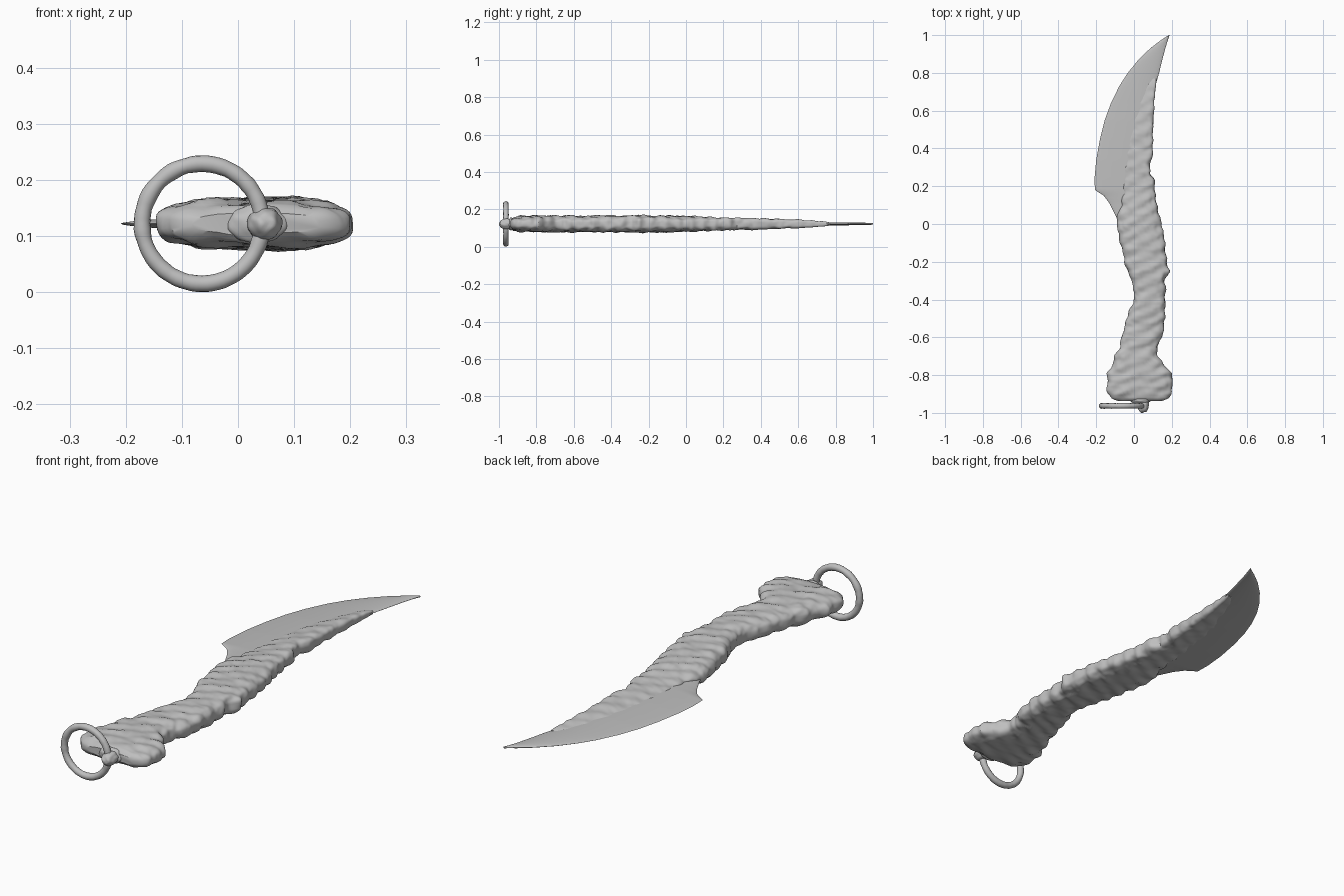
import bpy, bmesh, math
from mathutils import Vector, noise

cube = bpy.data.objects.get("Cube")
if cube:
    bpy.data.objects.remove(cube)

ZC = 0.122  # height of the knife's middle plane

mat = bpy.data.materials.new("worn grey")
mat.use_nodes = True
GREY = (0.52, 0.52, 0.52, 1)
mat.diffuse_color = GREY
mat.node_tree.nodes["Principled BSDF"].inputs["Base Color"].default_value = GREY


def finish(name, bm):
    bmesh.ops.recalc_face_normals(bm, faces=bm.faces)
    me = bpy.data.meshes.new(name)
    bm.to_mesh(me)
    bm.free()
    me.materials.append(mat)
    ob = bpy.data.objects.new(name, me)
    bpy.context.collection.objects.link(ob)
    bpy.ops.object.select_all(action='DESELECT')
    ob.select_set(True)
    bpy.context.view_layer.objects.active = ob
    bpy.ops.object.shade_smooth_by_angle(angle=math.radians(40))
    return ob


def sample(rows, y):
    """Interpolate the section table at y."""
    for a, b in zip(rows, rows[1:]):
        if y <= b[0]:
            t = (y - a[0]) / (b[0] - a[0])
            return [p + (q - p) * t for p, q in zip(a, b)]
    return rows[-1]


def loft(name, rows, rings, sides, power, rough):
    """Rounded sections along y; rows hold y, left x, right x, half height, left-edge thinning."""
    bm = bmesh.new()
    y0, y1 = rows[0][0], rows[-1][0]
    ys = sorted({round(y0 + (y1 - y0) * i / rings, 4) for i in range(rings + 1)})
    loops = []
    for y in ys:
        _, xl, xr, h, thin = sample(rows, y)
        loop = []
        for k in range(sides):
            a = 2 * math.pi * k / sides
            c, s = math.cos(a), math.sin(a)
            u = math.copysign(abs(c) ** (2 / power), c)
            w = math.copysign(abs(s) ** (2 / power), s)
            w *= thin + (1 - thin) * (u + 1) / 2
            co = Vector(((xl + xr) / 2 + u * (xr - xl) / 2, y, ZC + w * h))
            if rough:
                # slanted wrapping ridges plus uneven wear
                ridge = math.sin((y - 0.55 * co.x) * 85 + 2 * noise.noise(co * 6))
                bump = noise.noise(co * 22) + 0.5 * noise.noise(co * 45)
                fade = min(1, h / 0.04)
                d = rough * fade * (0.45 * ridge + bump)
                co += Vector((u * d, 0, w * d))
            loop.append(bm.verts.new(co))
        loops.append(loop)
    for a, b in zip(loops, loops[1:]):
        for k in range(sides):
            j = (k + 1) % sides
            bm.faces.new((a[k], a[j], b[j], b[k]))
    bm.faces.new(loops[0])
    bm.faces.new(loops[-1])
    return finish(name, bm)


# Wrapped handle with flared pommel
handle = [
    (-0.938, -0.085, 0.145, 0.018, 1), (-0.925, -0.115, 0.175, 0.032, 1),
    (-0.90, -0.138, 0.195, 0.039, 1), (-0.86, -0.145, 0.204, 0.042, 1),
    (-0.79, -0.140, 0.204, 0.043, 1), (-0.76, -0.118, 0.17, 0.043, 1),
    (-0.70, -0.103, 0.128, 0.043, 1), (-0.65, -0.075, 0.120, 0.043, 1),
    (-0.60, -0.066, 0.150, 0.041, 1), (-0.50, -0.037, 0.165, 0.042, 1),
    (-0.46, -0.030, 0.165, 0.042, 1), (-0.42, 0.0, 0.165, 0.043, 1),
    (-0.36, 0.0, 0.165, 0.043, 1), (-0.29, -0.018, 0.165, 0.044, 1),
    (-0.25, -0.035, 0.188, 0.045, 1), (-0.20, -0.050, 0.172, 0.044, 1),
    (-0.10, -0.070, 0.163, 0.043, 1), (0.0, -0.090, 0.145, 0.043, 0.9),
    (0.05, -0.085, 0.132, 0.043, 0.8), (0.10, -0.068, 0.120, 0.042, 0.65),
]
# The wrap runs on as a tapering spine on the blade's back
spine = handle[-1:] + [
    (0.18, -0.060, 0.110, 0.041, 0.5), (0.24, -0.055, 0.108, 0.040, 0.45),
    (0.27, -0.053, 0.082, 0.039, 0.45), (0.32, -0.050, 0.085, 0.038, 0.4),
    (0.36, -0.045, 0.100, 0.037, 0.4), (0.50, -0.020, 0.100, 0.032, 0.4),
    (0.62, 0.020, 0.106, 0.026, 0.4), (0.72, 0.060, 0.115, 0.019, 0.4),
    (0.77, 0.095, 0.120, 0.010, 0.5),
]
loft("handle_and_spine", handle + spine[1:], 240, 56, 3.0, 0.006)

# Curved thin blade with a notched heel and pointed tip
blade = [
    (0.0, -0.080, 0.08, 0.015, 0.8), (0.04, -0.095, 0.08, 0.015, 0.7),
    (0.11, -0.130, 0.08, 0.015, 0.6), (0.15, -0.160, 0.08, 0.016, 0.55),
    (0.18, -0.207, 0.08, 0.016, 0.5), (0.24, -0.209, 0.08, 0.016, 0.5),
    (0.34, -0.200, 0.08, 0.016, 0.5), (0.45, -0.180, 0.09, 0.015, 0.5),
    (0.55, -0.155, 0.095, 0.014, 0.5), (0.64, -0.122, 0.100, 0.012, 0.5),
    (0.73, -0.078, 0.113, 0.010, 0.6), (0.80, -0.033, 0.133, 0.009, 0.7),
    (0.87, 0.024, 0.150, 0.008, 0.8), (0.93, 0.086, 0.166, 0.007, 0.9),
    (0.97, 0.138, 0.178, 0.006, 1), (1.0, 0.184, 0.188, 0.004, 1),
]
loft("blade", blade, 100, 32, 1.9, 0)

# Hanging ring
bm = bmesh.new()
N, M, R, T = 72, 16, 0.107, 0.0145
loops = []
for i in range(N):
    a = 2 * math.pi * i / N
    out = Vector((math.cos(a), 0, math.sin(a)))
    r = T * (1 + 0.12 * noise.noise(out * 5))
    loops.append([bm.verts.new(Vector((-0.064, -0.963, ZC)) + out * (R + r * math.cos(b))
                               + Vector((0, r * math.sin(b), 0)))
                  for b in (2 * math.pi * k / M for k in range(M))])
for i in range(N):
    a, b = loops[i], loops[(i + 1) % N]
    for k in range(M):
        j = (k + 1) % M
        bm.faces.new((a[k], a[j], b[j], b[k]))
finish("hanging_ring", bm)


def blob(name, loc, size):
    bm = bmesh.new()
    bmesh.ops.create_icosphere(bm, subdivisions=4, radius=1)
    for v in bm.verts:
        k = 1 + 0.1 * noise.noise(v.co * 2)
        v.co = Vector(loc) + Vector([c * s * k for c, s in zip(v.co, size)])
    finish(name, bm)


# Lug that holds the ring, with a low collar where it leaves the pommel
blob("ring_lug", (0.048, -0.957, ZC), (0.031, 0.042, 0.029))
blob("lug_collar", (0.035, -0.932, ZC), (0.055, 0.022, 0.034))
